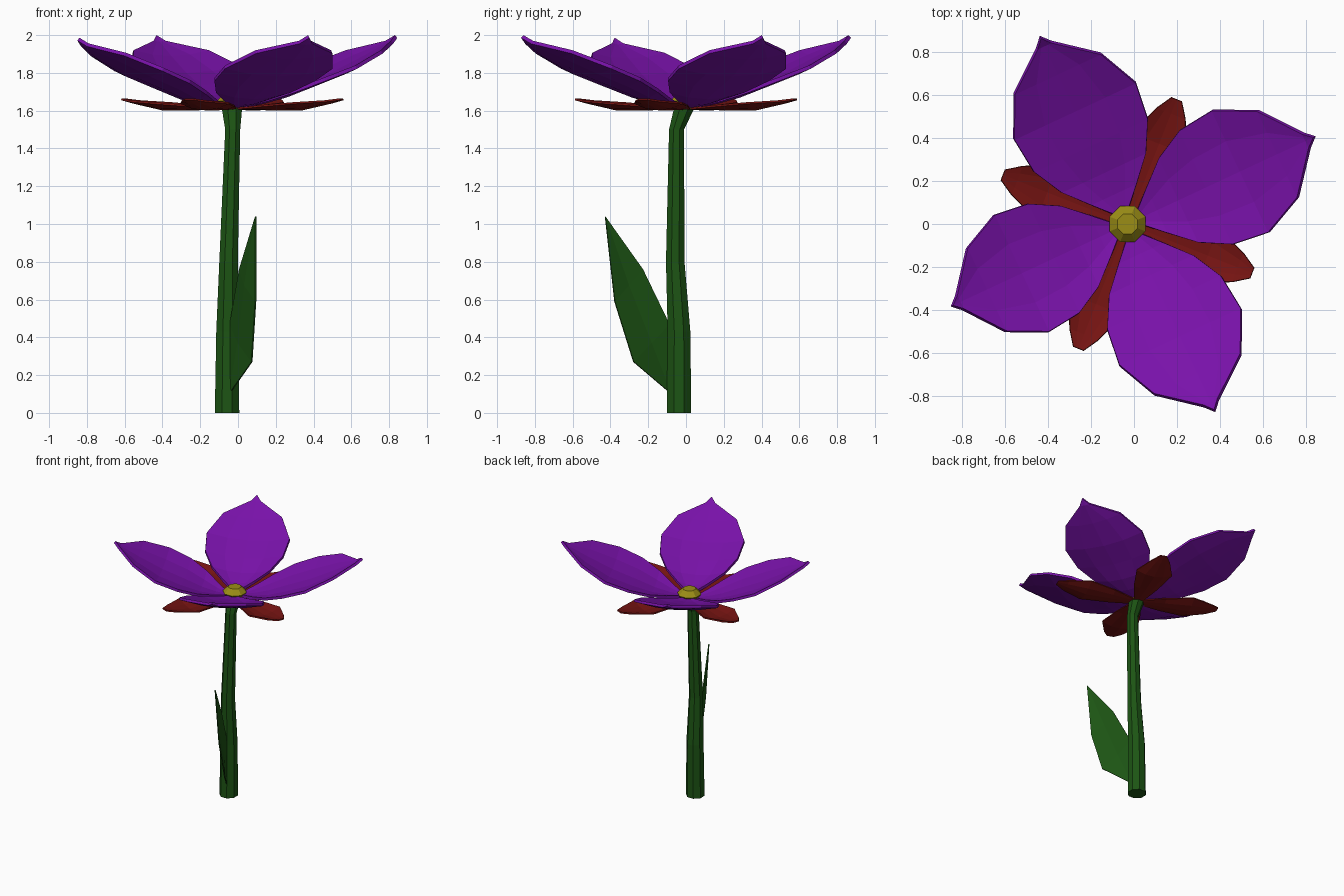
import bpy, bmesh, math
from mathutils import Vector

if "Cube" in bpy.data.objects:
    bpy.data.objects.remove(bpy.data.objects["Cube"])

CX, CY = -0.03, 0.0  # flower axis


def material(name, col):
    m = bpy.data.materials.new(name)
    m.diffuse_color = (*col, 1)
    m.use_nodes = True
    m.node_tree.nodes["Principled BSDF"].inputs["Base Color"].default_value = m.diffuse_color
    return m


PURPLE = material("purple", (0.19, 0.006, 0.40))
RED = material("red", (0.18, 0.007, 0.006))
GREEN = material("green", (0.012, 0.09, 0.007))
YELLOW = material("yellow", (0.33, 0.27, 0.008))


def grid_mesh(name, rows, mat, close=False, caps=False):
    """Skin a list of point rows with quads; merge collapsed points."""
    bm = bmesh.new()
    vs = [[bm.verts.new(p) for p in row] for row in rows]
    n = len(rows[0])
    for a, b in zip(vs, vs[1:]):
        for i in range(n if close else n - 1):
            j = (i + 1) % n
            bm.faces.new((a[i], b[i], b[j], a[j]))
    if caps:
        bm.faces.new(vs[0])
        bm.faces.new(vs[-1])
    bmesh.ops.remove_doubles(bm, verts=bm.verts, dist=1e-4)
    if close:
        bmesh.ops.recalc_face_normals(bm, faces=bm.faces)
    me = bpy.data.meshes.new(name)
    bm.to_mesh(me)
    bm.free()
    me.materials.append(mat)
    return me


def add(name, me, thick=0):
    ob = bpy.data.objects.new(name, me)
    bpy.context.collection.objects.link(ob)
    if thick:
        s = ob.modifiers.new("thickness", 'SOLIDIFY')
        s.thickness, s.offset = thick, -1
    return ob


def blade_rows(profile):
    """Cupped blade along +x from (distance, half width, mid z, edge z)."""
    return [[(u, t * w, zm + (ze - zm) * t * t) for t in (-1, -0.5, 0, 0.5, 1)]
            for u, w, zm, ze in profile]


def ring(c, r, n=8, z_turn=math.pi / 8):
    return [(c[0] + r * math.cos(z_turn + i * math.tau / n),
             c[1] + r * math.sin(z_turn + i * math.tau / n), c[2]) for i in range(n)]


# petals: cupped, pointed, rising outward
petal = grid_mesh("petal", blade_rows([
    (0.06, 0.03, 1.635, 1.64), (0.15, 0.115, 1.65, 1.67), (0.26, 0.215, 1.68, 1.715),
    (0.40, 0.29, 1.735, 1.775), (0.575, 0.31, 1.80, 1.84), (0.765, 0.22, 1.89, 1.92),
    (0.91, 0.035, 1.965, 1.97), (0.95, 0, 2.0, 2.0)]), PURPLE)
# sepals: flatter and shorter, between the petals
sepal = grid_mesh("sepal", blade_rows([
    (0.02, 0.03, 1.615, 1.615), (0.2, 0.09, 1.612, 1.63), (0.4, 0.135, 1.612, 1.645),
    (0.55, 0.07, 1.645, 1.655), (0.62, 0.025, 1.665, 1.665)]), RED)

for k in range(4):
    p = add(f"petal_{k + 1}", petal, 0.02)
    p.location = (CX, CY, 0)
    p.rotation_euler.z = math.radians(25 + 90 * k)
    if k == 2:
        p.scale = (0.94, 0.96, 0.993)
    s = add(f"sepal_{k + 1}", sepal, 0.01)
    s.location = (CX, CY, 0)
    s.rotation_euler.z = math.radians(-21.5 + 90 * k)

# flower centre: faceted button
add("flower_centre", grid_mesh("flower_centre", [
    ring((CX, CY, z), r) for z, r in ((1.61, 0.06), (1.65, 0.09), (1.69, 0.05))],
    YELLOW, True, True))

# stem: slightly bent tapering octagonal tube, flared at the top
add("stem", grid_mesh("stem", [ring(c, r) for c, r in (
    ((-0.058, -0.037, 0), 0.07), ((-0.055, -0.037, 0.43), 0.065),
    ((-0.05, -0.057, 0.8), 0.053), ((-0.028, -0.05, 1.5), 0.043),
    ((-0.032, -0.01, 1.612), 0.058))], GREEN, True, True))

# leaf: slightly folded, pointed, growing toward the front
outer = [(-0.05, -0.08, 0.1), (0.07, -0.28, 0.27), (0.09, -0.38, 0.59), (0.09, -0.43, 1.04)]
inner = [(-0.05, -0.08, 0.1), (-0.045, -0.09, 0.47), (0.005, -0.23, 0.76), (0.09, -0.43, 1.04)]
rows = []
for k, (a, b) in enumerate(zip(outer, inner)):
    a, b = Vector(a), Vector(b)
    fold = Vector((-0.015, 0, 0)) if k in (1, 2) else Vector()
    rows.append([a, (a + b) / 2 + fold, b])
add("leaf", grid_mesh("leaf", rows, GREEN), 0.008)
